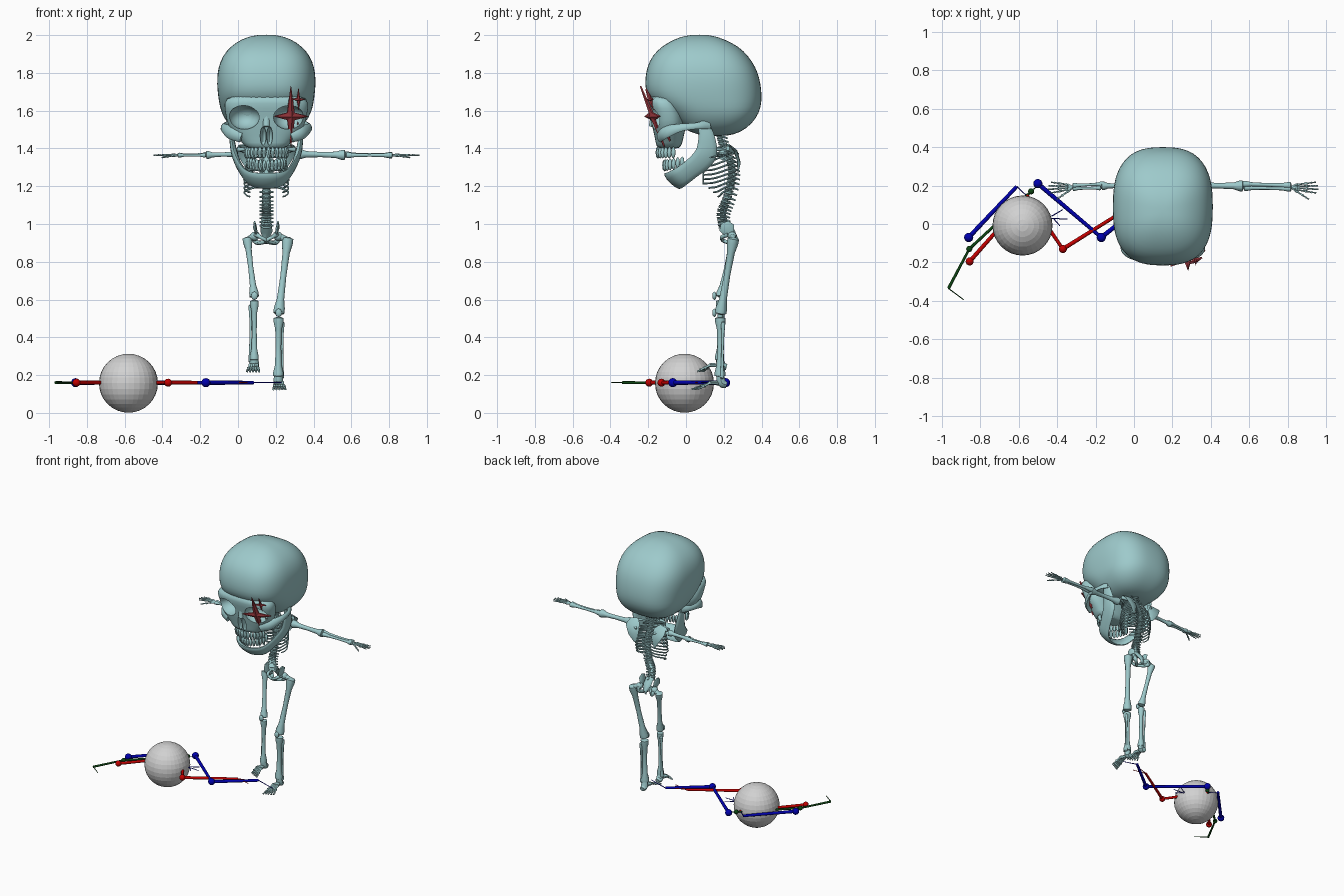
import bpy, bmesh, math
from mathutils import Vector, Matrix

if "Cube" in bpy.data.objects:
    bpy.data.objects.remove(bpy.data.objects["Cube"])
CX = 0.15  # centre line of the skeleton


def material(name, rgb):
    m = bpy.data.materials.new(name)
    m.use_nodes = True
    m.diffuse_color = (*rgb, 1)
    m.node_tree.nodes["Principled BSDF"].inputs["Base Color"].default_value = (*rgb, 1)
    return m


BONE = material("pale teal bone", (0.34, 0.59, 0.60))
STAR = material("muted red star", (0.38, 0.045, 0.055))
RED = material("bright red", (0.55, 0.0, 0.0))
BLUE = material("deep blue", (0.0, 0.0, 0.42))
GREEN = material("dark green", (0.004, 0.06, 0.006))
GREY = material("light grey", (0.64, 0.64, 0.64))


def finish(name, bm, mat, smooth=True):
    bmesh.ops.recalc_face_normals(bm, faces=bm.faces[:])
    me = bpy.data.meshes.new(name)
    bm.to_mesh(me)
    bm.free()
    ob = bpy.data.objects.new(name, me)
    bpy.context.collection.objects.link(ob)
    me.materials.append(mat)
    if smooth:
        activate(ob)
        bpy.ops.object.shade_smooth_by_angle(angle=math.radians(45))
    return ob


def activate(ob):
    bpy.ops.object.select_all(action="DESELECT")
    ob.select_set(True)
    bpy.context.view_layer.objects.active = ob


def curve(vals, n=4):
    """Catmull-Rom interpolation of vectors."""
    v = [Vector(p) for p in vals]
    v = [2 * v[0] - v[1]] + v + [2 * v[-1] - v[-2]]
    out = []
    for a, b, c, d in zip(v, v[1:], v[2:], v[3:]):
        for i in range(n):
            t = i / n
            out.append(0.5 * (2 * b + (c - a) * t + (2 * a - 5 * b + 4 * c - d) * t * t
                              + (3 * b - a - 3 * c + d) * t ** 3))
    return out + [v[-2]]


def bridge(bm, rings):
    for r, s in zip(rings, rings[1:]):
        for i in range(len(r)):
            j = (i + 1) % len(r)
            bm.faces.new((r[i], r[j], s[j], s[i]))
    bm.faces.new(rings[0])
    bm.faces.new(rings[-1])


def sweep(bm, pts, radii, ref=(0, 1, 0.01), flat=1.0, sides=8, n=0):
    """Tube along points; ref is the wide axis, flat thins the other one."""
    if n:
        q = curve([(*p, 0) for p in pts], n)
        r4 = curve([(r, 0, 0) for r in radii], n)
        pts, radii = [p.to_3d() for p in q], [r.x for r in r4]
    pts = [Vector(p) for p in pts]
    u, last, rings = Vector(ref), None, []
    for i, p in enumerate(pts):
        d = (pts[min(i + 1, len(pts) - 1)] - pts[max(i - 1, 0)]).normalized()
        if last:
            u = last.rotation_difference(d) @ u
        u = (u - d * u.dot(d)).normalized()
        w, last = d.cross(u), d
        angles = [math.tau * k / sides for k in range(sides)]
        rings.append([bm.verts.new(p + radii[i] * (u * math.cos(a) + w * flat * math.sin(a))) for a in angles])
    bridge(bm, rings)


def ball(bm, c, r, seg=16):
    r = r if isinstance(r, tuple) else (r, r, r)
    bmesh.ops.create_uvsphere(bm, u_segments=seg, v_segments=seg // 2, radius=1,
                              matrix=Matrix.Translation(c) @ Matrix.Diagonal((*r, 1)))


def bone(bm, a, b, r, end=1.7):
    """Long bone with swollen ends."""
    a, b = Vector(a), Vector(b)
    prof = [(0, 0.6), (0.02, end), (0.08, end), (0.2, 1.1), (0.5, 0.9), (0.8, 1.1), (0.92, end), (0.98, end), (1, 0.6)]
    ref = (0, 1, 0.01) if abs((b - a).y) < 0.8 * (b - a).length else (1, 0, 0.01)
    sweep(bm, [a.lerp(b, t) for t, _ in prof], [r * k for _, k in prof], ref, sides=10)


def rays(bm, base, tips, r):
    """Finger or toe bones fanning out from a base."""
    for start, tip in tips:
        a, b = Vector(start), Vector(tip)
        mid = a.lerp(b, 0.5)
        bone(bm, a, mid, r, 1.5)
        bone(bm, mid, a.lerp(b, 0.78), r * 0.85, 1.5)
        bone(bm, a.lerp(b, 0.78), b, r * 0.7, 1.4)
        sweep(bm, [base, a], [r * 1.6, r * 1.6], (1, 0.3, 0.2))


def loft(name, rows, power):
    """Stack of rounded-box rings given as height, front, back, half width."""
    bm, rings = bmesh.new(), []
    for z, f, b, h in rows:
        ring = []
        for k in range(40):
            c, s = math.cos(math.tau * k / 40), math.sin(math.tau * k / 40)
            e = 2 / power
            ring.append(bm.verts.new((CX + h * math.copysign(abs(c) ** e, c),
                                      (f + b) / 2 + (b - f) / 2 * math.copysign(abs(s) ** e, s), z)))
        rings.append(ring)
    bridge(bm, rings)
    ob = finish(name, bm, BONE)
    ob.modifiers.new("soften", "SUBSURF").levels = 1
    return ob


# Skull: braincase and face, hollowed by eye sockets and nose opening
cranium = loft("cranium", [
    (1.465, 0.10, 0.22, 0.08), (1.485, 0.02, 0.29, 0.15), (1.53, -0.05, 0.35, 0.205), (1.59, -0.10, 0.39, 0.24),
    (1.65, -0.19, 0.402, 0.252), (1.71, -0.217, 0.40, 0.26), (1.77, -0.217, 0.39, 0.262), (1.83, -0.207, 0.37, 0.255),
    (1.89, -0.18, 0.33, 0.232), (1.94, -0.13, 0.28, 0.19), (1.98, -0.06, 0.20, 0.13), (1.998, 0.0, 0.14, 0.07),
    (2.002, 0.05, 0.09, 0.02)], 2.7)
face = loft("face", [
    (1.69, -0.20, -0.05, 0.20), (1.64, -0.208, -0.03, 0.228), (1.58, -0.19, 0.0, 0.215), (1.52, -0.18, 0.0, 0.205),
    (1.47, -0.168, -0.01, 0.165), (1.43, -0.16, -0.02, 0.125), (1.395, -0.155, -0.03, 0.11)], 2.5)
bm = bmesh.new()
for s in (-1, 1):
    ball(bm, (CX + s * 0.118, -0.17, 1.565), (0.082, 0.095, 0.064), 24)
    ball(bm, (CX + s * 0.017, -0.17, 1.465), (0.016, 0.06, 0.05), 16)
cutter = finish("socket_cutter", bm, BONE)
for ob in (cranium, face):
    cut = ob.modifiers.new("sockets", "BOOLEAN")
    cut.operation, cut.object, cut.solver = "DIFFERENCE", cutter, "EXACT"
    activate(ob)
    bpy.ops.object.convert(target="MESH")
    bpy.ops.object.shade_smooth_by_angle(angle=math.radians(45))
bpy.data.objects.remove(cutter)

# Cheek arches and nasal bridge
bm = bmesh.new()
for s in (-1, 1):
    sweep(bm, [(CX + s * x, y, z) for x, y, z in
               [(0.13, -0.14, 1.46), (0.19, -0.11, 1.485), (0.228, -0.03, 1.51), (0.225, 0.06, 1.52), (0.19, 0.12, 1.53)]],
          [0.03, 0.035, 0.022, 0.018, 0.03], (0, 0, 1), 0.5, n=4)
sweep(bm, [(CX, -0.165, 1.64), (CX, -0.17, 1.57), (CX, -0.185, 1.515)], [0.035, 0.024, 0.016], (1, 0, 0), 0.8, n=3)
finish("cheek_arches", bm, BONE)

# Lower jaw
half = [(0.188, 0.09, 1.54), (0.182, 0.11, 1.45), (0.165, 0.10, 1.36), (0.13, 0.02, 1.285), (0.085, -0.045, 1.24)]
path = [(CX + x, y, z) for x, y, z in half] + [(CX, -0.07, 1.228)] + [(CX - x, y, z) for x, y, z in half[::-1]]
width = [0.025, 0.045, 0.058, 0.052, 0.056]
bm = bmesh.new()
sweep(bm, path, width + [0.06] + width[::-1], (0, 1, 0), 0.3, 12, 5)
finish("lower_jaw", bm, BONE)

# Teeth
bm = bmesh.new()
for k in range(14):
    a = math.radians(-78 + 12 * k)
    c, s = math.cos(a), math.sin(a)
    for x, y, z in ((0.11, -0.045 - 0.105 * c, 1.378), (0.10, 0.005 - 0.12 * c, 1.31 + 0.02 * (1 - c))):
        ball(bm, (CX + x * s, y, z), (0.0115, 0.012, 0.032), 8)
finish("teeth", bm, BONE)

# Spine
spine = curve([(CX, 0.17, 1.50), (CX, 0.19, 1.42), (CX, 0.235, 1.33), (CX, 0.24, 1.24), (CX, 0.215, 1.13),
               (CX, 0.188, 1.06), (CX, 0.20, 0.98)], 4)
bm = bmesh.new()
for i, (p, q) in enumerate(zip(spine, spine[1:])):
    r = 0.014 + 0.0005 * i
    sweep(bm, [p.lerp(q, t) for t in (0.05, 0.2, 0.5, 0.8, 0.95)], [r, r * 1.15, r * 0.9, r * 1.15, r])
    m = p.lerp(q, 0.5)
    sweep(bm, [m, m + Vector((0, 0.045, -0.018))], [0.008, 0.005], (1, 0, 0), sides=6)
    sweep(bm, [m + Vector((s * 0.037, 0.012, 0)) for s in (-1, 1)], [0.005, 0.005], sides=6)
sweep(bm, spine, [0.009] * len(spine))
finish("spine", bm, BONE)

# Rib cage with breastbone
bm = bmesh.new()
for k in range(11):
    z = 1.425 - 0.023 * k
    ys = min(spine, key=lambda p: abs(p.z - z)).y
    w = 0.06 + 0.056 * math.sin(min(1, k / 6) * math.pi / 2)
    front = 0.095 if k < 8 else 0.095 + 0.025 * (k - 7)
    for s in (-1, 1):
        pts = [(0.01, ys, z), (0.6 * w, ys + 0.025, z - 0.003), (w, ys - 0.03, z - 0.025),
               (0.88 * w, (ys + front) / 2 - 0.02, z - 0.045), ((0.2 if k < 8 else 0.75) * w, front, z - 0.05)]
        sweep(bm, [(CX + s * x, y, h) for x, y, h in pts], [0.006] * 5, (0, 0, 1), 0.7, 6, 4)
sweep(bm, [(CX, 0.11, 1.39), (CX, 0.092, 1.32), (CX, 0.092, 1.21)], [0.022, 0.016, 0.01], (1, 0, 0), 0.35)
finish("rib_cage", bm, BONE)

# Shoulder blades and collar bones
bm = bmesh.new()
for s in (-1, 1):
    sweep(bm, [(CX + s * x, y, z) for x, y, z in [(0.12, 0.225, 1.42), (0.11, 0.26, 1.39), (0.09, 0.28, 1.33), (0.08, 0.275, 1.27)]],
          [0.03, 0.052, 0.038, 0.008], (1, 0, 0), 0.16)
    sweep(bm, [(CX + s * 0.07, 0.275, 1.37), (CX + s * 0.15, 0.22, 1.40)], [0.007, 0.014], (0, 0, 1))
    sweep(bm, [(CX + s * x, y, 1.395) for x, y in [(0.015, 0.11), (0.06, 0.12), (0.10, 0.18), (0.15, 0.205)]],
          [0.011, 0.008, 0.008, 0.012], (0, 0, 1), n=3)
finish("shoulder_bones", bm, BONE)

# Arms with forearm pairs and hands
for side, s, shoulder, elbow, wrist, tip in (("left", 1, 0.31, 0.57, 0.82, 0.965), ("right", -1, 0.0, -0.17, -0.32, -0.452)):
    bm = bmesh.new()
    thick = 1 if s > 0 else 0.8
    bone(bm, (shoulder, 0.20, 1.37), (elbow, 0.198, 1.365), 0.016 * thick, 1.75)
    bone(bm, (elbow - s * 0.01, 0.208, 1.368), (wrist, 0.20, 1.364), 0.010 * thick)
    bone(bm, (elbow, 0.188, 1.364), (wrist, 0.184, 1.364), 0.009 * thick)
    span = tip - wrist
    fan = [((wrist + span * 0.2, 0.205 - 0.009 * k, 1.366), (tip - s * 0.012 * abs(k - 1.6), 0.218 - 0.019 * k, 1.364))
           for k in range(4)]
    fan.append(((wrist + span * 0.18, 0.17, 1.362), (wrist + span * 0.62, 0.128, 1.352)))
    rays(bm, (wrist, 0.192, 1.364), fan, 0.0045)
    finish(side + "_arm", bm, BONE)

# Pelvis
bm = bmesh.new()
for s in (-1, 1):
    sweep(bm, [(CX + s * x, y, z) for x, y, z in [(0.062, 0.205, 1.01), (0.06, 0.215, 0.98), (0.05, 0.235, 0.94)]],
          [0.02, 0.042, 0.022], (0, 1, 0), 0.25)
    sweep(bm, [(CX + s * x, y, z) for x, y, z in
               [(0.052, 0.235, 0.95), (0.06, 0.265, 0.915), (0.04, 0.25, 0.90), (0.0, 0.20, 0.91), (0.03, 0.19, 0.93), (0.055, 0.225, 0.945)]],
          [0.016, 0.015, 0.012, 0.010, 0.010, 0.014], (0, 1, 0), n=4)
sweep(bm, [(CX, 0.21, 1.0), (CX, 0.245, 0.96), (CX, 0.27, 0.92), (CX, 0.262, 0.895)], [0.03, 0.032, 0.016, 0.006], (1, 0, 0), 0.45)
finish("pelvis", bm, BONE)

# Legs: hip, knee and ankle positions, then toes
legs = (("left", 1, (0.265, 0.252, 0.93), (0.215, 0.182, 0.52), (0.213, 0.18, 0.19), 0.128, 0.03),
        ("right", -1, (0.048, 0.252, 0.93), (0.087, 0.182, 0.61), (0.086, 0.178, 0.275), 0.222, 0.06))
for side, s, hip, knee, ankle, sole, toe in legs:
    bm = bmesh.new()
    k, a = Vector(knee), Vector(ankle)
    thick = 1 if s > 0 else 0.85
    bone(bm, hip, k, 0.0185 * thick, 1.65)
    sweep(bm, [(CX + s * 0.062, 0.245, 0.935), (hip[0], hip[1], 0.915)], [0.02, 0.015])
    ball(bm, (CX + s * 0.062, 0.245, 0.935), 0.024)
    bone(bm, k - Vector((0, 0, 0.012)), a, 0.017 * thick, 1.65)
    bone(bm, k + Vector((s * 0.02, 0.015, -0.035)), a + Vector((s * 0.02, 0.01, -0.01)), 0.007, 1.6)
    ball(bm, k + Vector((0, -0.032, 0.01)), (0.018, 0.011, 0.022))
    sweep(bm, [a + Vector((0, 0, 0.01)), (a.x, a.y + 0.01, sole + 0.03), (a.x, 0.215, sole + 0.02)], [0.022, 0.026, 0.018], (1, 0, 0), 0.9, n=3)
    fan = [((a.x + s * (0.009 * j - 0.014), 0.13, sole + 0.032), (a.x + s * (0.016 * j - 0.026), toe + 0.008 * j, sole - 0.003))
           for j in range(5)]
    rays(bm, (a.x, 0.18, sole + 0.03), fan, 0.0062)
    finish(side + "_leg", bm, BONE)

# Four-pointed stars over the left eye
for name, c, h, w in (("large_star", (0.28, -0.178, 1.57), 0.16, 0.09), ("upper_star", (0.32, -0.19, 1.66), 0.056, 0.034),
                      ("lower_star", (0.317, -0.105, 1.49), 0.052, 0.034)):
    bm = bmesh.new()
    u, v, n = Vector((1, 0.45, 0)), Vector((0, -0.39, 1)), Vector((0.38, -0.86, -0.34))
    rim = []
    for k in range(8):
        a = math.pi * k / 4
        f = 1 if k % 2 == 0 else 0.3
        rim.append(Vector(c) + f * (u * w * math.cos(a) + v * (h if f == 1 else w) * math.sin(a)))
    lo, hi = ([bm.verts.new(p + n * d) for p in rim] for d in (-0.004, 0.004))
    for ring, d in ((lo, -0.014), (hi, 0.014)):
        tip = bm.verts.new(Vector(c) + n * d)
        for i in range(8):
            bm.faces.new((ring[i], ring[(i + 1) % 8], tip))
    for i in range(8):
        bm.faces.new((lo[i], lo[(i + 1) % 8], hi[(i + 1) % 8], hi[i]))
    finish(name, bm, STAR, False)

# Grey ball
bm = bmesh.new()
ball(bm, (-0.58, -0.008, 0.157), 0.156, 32)
finish("grey_ball", bm, GREY, False)

# Jointed rods: thick segments, thin segments, joint balls
rods = (("blue_rods", BLUE, 0.012, 0.024,
         [[(-0.86, -0.07), (-0.61, 0.195)], [(-0.50, 0.21), (-0.17, -0.07), (0.08, 0.13)]],
         [[(-0.61, 0.195), (-0.54, 0.13)], [(0.08, 0.13), (0.23, 0.08)], [(-0.44, 0.03), (-0.345, 0.025)],
          [(-0.42, 0.03), (-0.385, -0.01)], [(-0.43, 0.04), (-0.37, 0.075)]],
         [(-0.86, -0.07), (-0.50, 0.21), (-0.17, -0.07)]),
        ("red_rods", RED, 0.011, 0.021,
         [[(-0.855, -0.195), (-0.55, 0.15)], [(-0.50, 0.06), (-0.37, -0.13), (-0.05, 0.07)]],
         [[(-0.55, 0.15), (-0.50, 0.06)], [(-0.05, 0.07), (0.04, 0.10)], [(-0.05, 0.07), (0.05, 0.05)]],
         [(-0.855, -0.195), (-0.37, -0.13)]),
        ("green_rods", GREEN, 0.008, 0.016,
         [[(-0.965, -0.335), (-0.857, -0.13), (-0.535, 0.17)]],
         [[(-0.965, -0.335), (-0.885, -0.395)], [(-0.535, 0.17), (-0.49, 0.21)]],
         [(-0.857, -0.13), (-0.535, 0.17)]))
for name, mat, r, joint, thick, thin, joints in rods:
    bm = bmesh.new()
    for group, size in ((thick, r), (thin, 0.003)):
        for line in group:
            for a, b in zip(line, line[1:]):
                sweep(bm, [(*a, 0.16), (*b, 0.16)], [size, size * 0.8], (0, 0, 1))
    for p in joints:
        ball(bm, (*p, 0.16), joint)
    finish(name, bm, mat)
